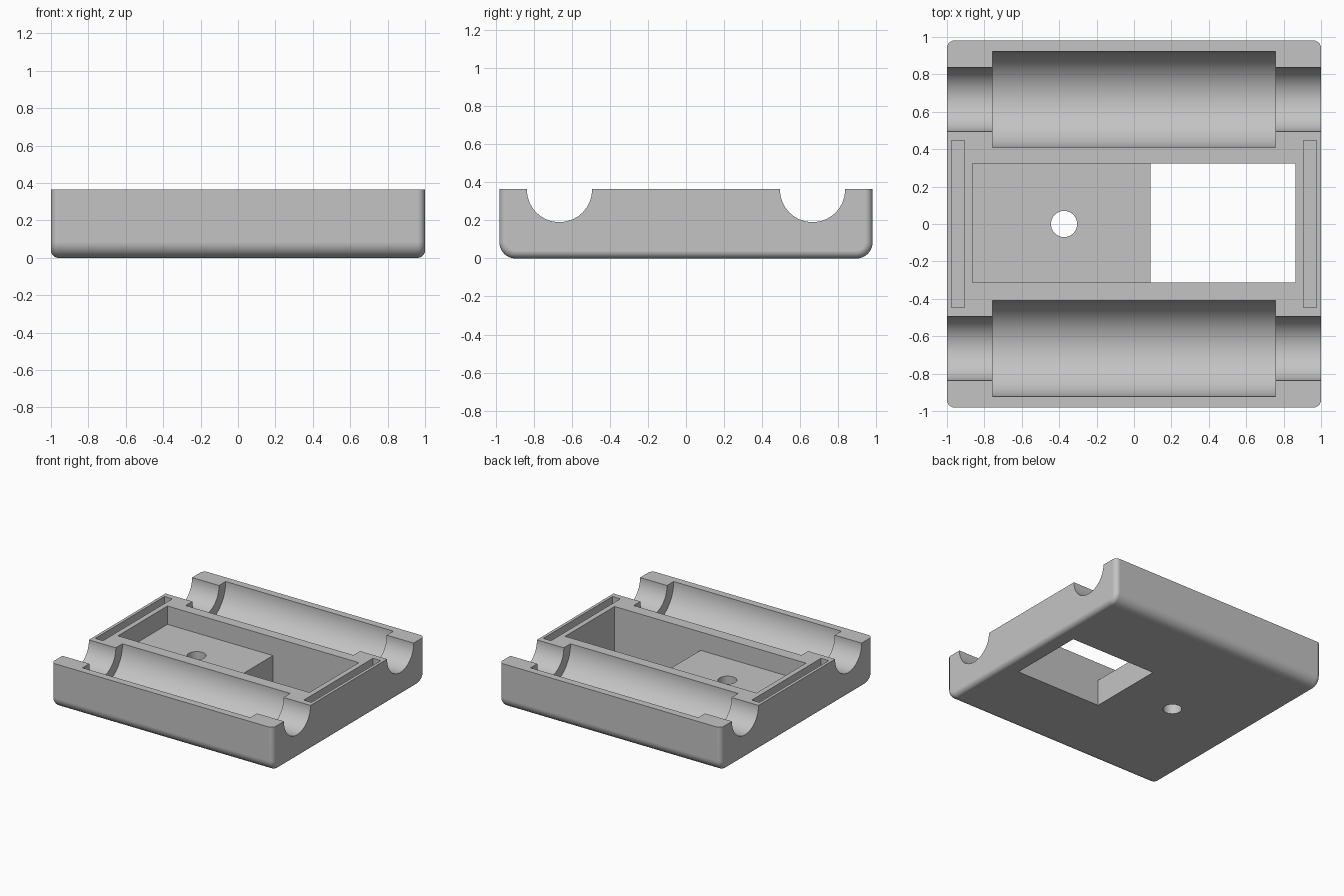
import bpy, bmesh, math
from mathutils import Matrix

if "Cube" in bpy.data.objects:
    bpy.data.objects.remove(bpy.data.objects["Cube"], do_unlink=True)

HALF_X, HALF_Y, TOP = 1.0, 0.981, 0.365

grey = bpy.data.materials.new("plain grey")
grey.use_nodes = True
colour = (0.55, 0.55, 0.55, 1)
grey.diffuse_color = colour
grey.node_tree.nodes["Principled BSDF"].inputs["Base Color"].default_value = colour


def make_object(name, bm):
    bmesh.ops.recalc_face_normals(bm, faces=bm.faces[:])
    mesh = bpy.data.meshes.new(name)
    bm.to_mesh(mesh)
    bm.free()
    mesh.materials.append(grey)
    obj = bpy.data.objects.new(name, mesh)
    bpy.context.collection.objects.link(obj)
    return obj


def prism(points, offset):
    """Extrude a closed 3D outline along an offset."""
    bm = bmesh.new()
    face = bm.faces.new([bm.verts.new(p) for p in points])
    grown = bmesh.ops.extrude_face_region(bm, geom=[face], use_keep_orig=True)
    bmesh.ops.translate(bm, vec=offset, verts=[v for v in grown["geom"]
                                               if isinstance(v, bmesh.types.BMVert)])
    return bm


def box(x0, x1, y0, y1, z0, z1):
    return prism([(x0, y0, z0), (x1, y0, z0), (x1, y1, z0), (x0, y1, z0)], (0, 0, z1 - z0))


def rod(radius, length, matrix, sides=96):
    bm = bmesh.new()
    turn = Matrix.Rotation(math.pi / sides, 4, 'Z')
    bmesh.ops.create_cone(bm, cap_ends=True, segments=sides, radius1=radius,
                          radius2=radius, depth=length, matrix=matrix @ turn)
    return bm


# Body: section with rounded lower edges, run along x
r, steps = 0.085, 10
section = [(-HALF_X, -HALF_Y, TOP)]
for side, start in ((-1, math.pi), (1, 1.5 * math.pi)):
    for i in range(steps + 1):
        a = start + i / steps * math.pi / 2
        section.append((-HALF_X, side * (HALF_Y - r) + r * math.cos(a), r + r * math.sin(a)))
section.append((-HALF_X, HALF_Y, TOP))
bm = prism(section, (2 * HALF_X, 0, 0))

# Round the end edges, leaving the top edge sharp
ends = [e for e in bm.edges
        if abs(e.verts[0].co.x - e.verts[1].co.x) < 1e-5
        and min(v.co.z for v in e.verts) < TOP - 0.01]
bmesh.ops.bevel(bm, geom=ends, offset=0.04, offset_type='OFFSET', segments=6,
                profile=0.5, affect='EDGES', clamp_overlap=True)
bmesh.ops.remove_doubles(bm, verts=bm.verts[:], dist=1e-5)
body = make_object("tray_body", bm)

cutters = []

# Bearing and shaft grooves, and the end slots, on both sides
along_x = Matrix.Rotation(math.pi / 2, 4, 'Y')
for s in (-1, 1):
    place = Matrix.Translation((0, s * 0.665, TOP - 0.003)) @ along_x
    cutters.append(("shaft_groove", rod(0.171, 2.4, place)))
    cutters.append(("bearing_groove", rod(0.257, 1.514, place)))
    x0, x1 = sorted((s * 0.906, s * 0.976))
    cutters.append(("end_slot", box(x0, x1, -0.447, 0.447, 0.215, 0.6)))

# Stepped pocket: shallow on the right, open through the floor on the left
floor, left, step, right = 0.215, 0.864, 0.088, -0.864
outline = [(right, floor), (step, floor), (step, -0.2), (left, -0.2), (left, 0.6), (right, 0.6)]
cutters.append(("pocket", prism([(x, -0.313, z) for x, z in outline], (0, 0.637, 0))))
cutters.append(("screw_hole", rod(0.07, 1.0, Matrix.Translation((-0.374, 0, 0.1)), 48)))

bpy.ops.object.select_all(action='DESELECT')
bpy.context.view_layer.objects.active = body
body.select_set(True)
for name, shape in cutters:
    cutter = make_object(name + "_cutter", shape)
    cutter.hide_render = True
    mod = body.modifiers.new(name, 'BOOLEAN')
    mod.operation = 'DIFFERENCE'
    mod.solver = 'EXACT'
    mod.object = cutter
    bpy.ops.object.modifier_apply(modifier=mod.name)
    bpy.data.objects.remove(cutter, do_unlink=True)

# Smooth the curves while keeping flats flat
bpy.ops.object.shade_smooth_by_angle(angle=math.radians(30))
weighted = body.modifiers.new("flat_faces", 'WEIGHTED_NORMAL')
weighted.keep_sharp = True
